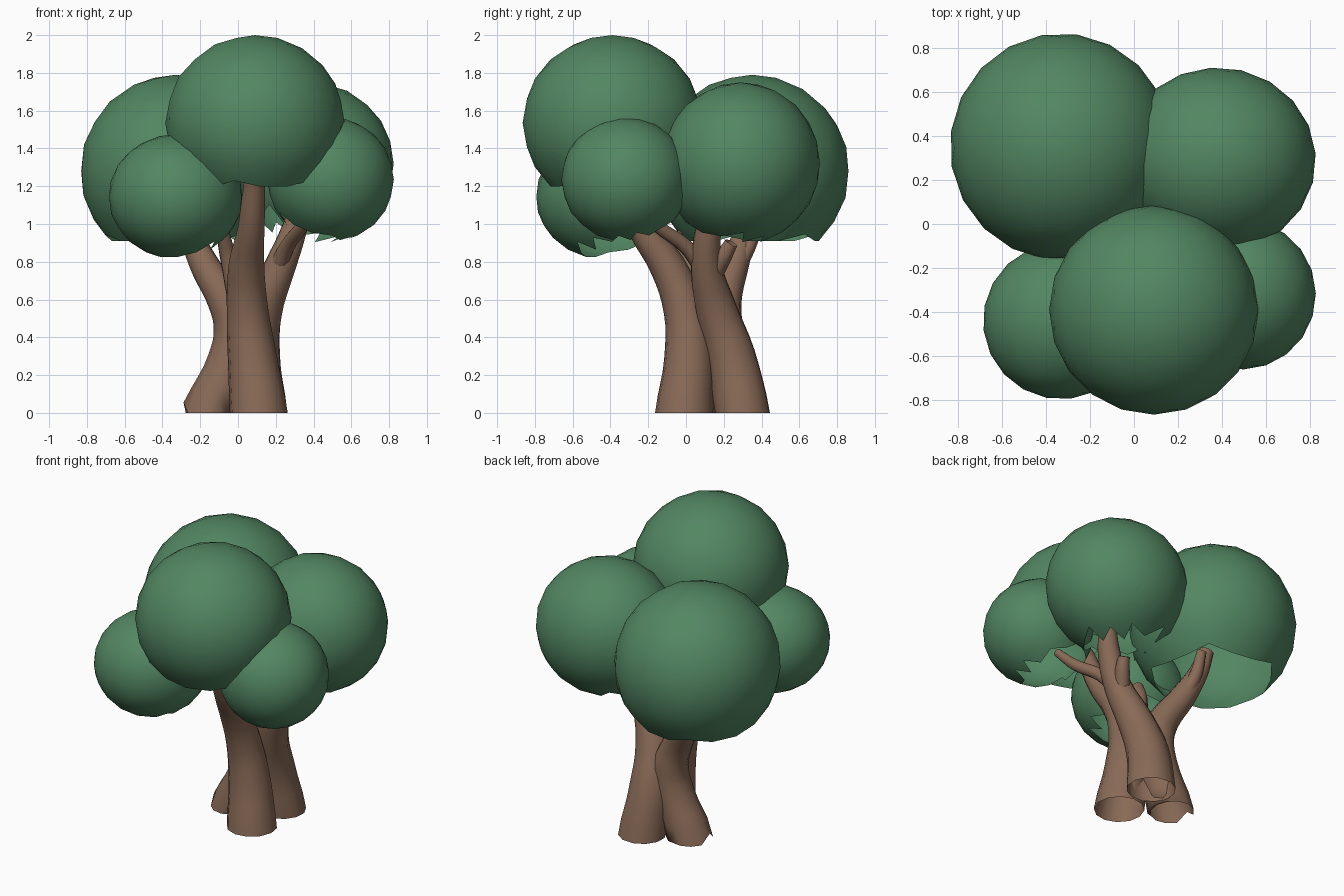
import bpy
import bmesh
from math import radians
from mathutils import Matrix, Vector

cube = bpy.data.objects.get("Cube")
if cube:
    bpy.data.objects.remove(cube, do_unlink=True)


def make_material(name, rgb):
    mat = bpy.data.materials.new(name)
    mat.use_nodes = True
    mat.diffuse_color = (*rgb, 1)
    mat.node_tree.nodes["Principled BSDF"].inputs["Base Color"].default_value = (*rgb, 1)
    return mat


leaf_green = make_material("leaf_green", (0.085, 0.24, 0.122))
bark_brown = make_material("bark_brown", (0.25, 0.145, 0.095))


def leaf_ball(name, centre, size, turn, lean, cut):
    """Hollow faceted ball whose underside is left open, leaning towards the trunk."""
    bm = bmesh.new()
    bmesh.ops.create_icosphere(bm, subdivisions=3, radius=1,
                               matrix=Matrix.Rotation(radians(turn), 4, "Z"))
    inward = Vector((-centre[0], -centre[1], 0)).normalized()
    opening = (inward * lean + Vector((0, 0, -1))).normalized()
    under = [f for f in bm.faces if f.calc_center_median().normalized().dot(opening) > cut]
    bmesh.ops.delete(bm, geom=under, context="FACES")
    bmesh.ops.scale(bm, vec=size, verts=bm.verts)
    bmesh.ops.translate(bm, vec=centre, verts=bm.verts)
    for f in bm.faces:
        f.smooth = True
    mesh = bpy.data.meshes.new(name)
    bm.to_mesh(mesh)
    bm.free()
    mesh.materials.append(leaf_green)
    bpy.context.collection.objects.link(bpy.data.objects.new(name, mesh))


def stem(name, points, grounded=False):
    """Tapering tube through (x, y, z, radius) points."""
    curve = bpy.data.curves.new(name, "CURVE")
    curve.dimensions = "3D"
    curve.bevel_depth = 1
    curve.bevel_resolution = 4
    curve.resolution_u = 4
    spline = curve.splines.new("BEZIER")
    spline.bezier_points.add(len(points) - 1)
    for p, (x, y, z, r) in zip(spline.bezier_points, points):
        p.co = (x, y, z)
        p.radius = r
        p.handle_left_type = p.handle_right_type = "AUTO"
    curve.materials.append(bark_brown)
    obj = bpy.data.objects.new(name, curve)
    bpy.context.collection.objects.link(obj)
    bpy.ops.object.select_all(action="DESELECT")
    obj.select_set(True)
    bpy.context.view_layer.objects.active = obj
    bpy.ops.object.convert(target="MESH")
    obj = bpy.context.view_layer.objects.active
    # Level the foot of the stem on the ground
    if grounded:
        ring = sorted(obj.data.vertices, key=lambda v: v.index)
        for v in ring:
            if v.co.z < 0.05:
                v.co.z = 0
    bpy.ops.object.shade_smooth()


# Crown
leaf_ball("back_right_leaves", (-0.33, 0.35, 1.28), (0.505, 0.515, 0.51), 10, 0.0, 0.74)
leaf_ball("back_left_leaves", (0.38, 0.29, 1.32), (0.445, 0.42, 0.43), 40, 0.3, 0.8)
leaf_ball("top_front_leaves", (0.09, -0.39, 1.535), (0.475, 0.475, 0.465), 0, 0.0, 0.70)
leaf_ball("front_right_leaves", (-0.33, -0.44, 1.145), (0.355, 0.355, 0.33), 25, 0.4, 0.8)
leaf_ball("front_left_leaves", (0.49, -0.32, 1.235), (0.335, 0.34, 0.33), 55, 0.35, 0.78)

# Three main stems fused at the foot
stem("front_stem", [(0.11, -0.01, 0, 0.155), (0.075, 0.015, 0.3, 0.13), (0.05, -0.01, 0.55, 0.11),
                    (0.045, -0.10, 0.78, 0.095), (0.07, -0.24, 0.98, 0.07),
                    (0.09, -0.36, 1.25, 0.055)], True)
stem("left_stem", [(0.115, 0.30, 0, 0.15), (0.095, 0.24, 0.3, 0.13), (0.13, 0.16, 0.55, 0.11),
                   (0.22, 0.11, 0.77, 0.085), (0.3, 0.12, 0.98, 0.068),
                   (0.34, 0.16, 1.15, 0.05)], True)
stem("right_stem", [(-0.16, 0.17, 0, 0.14), (-0.04, 0.18, 0.28, 0.12), (-0.02, 0.19, 0.45, 0.11),
                    (-0.07, 0.2, 0.6, 0.095), (-0.17, 0.25, 0.77, 0.08),
                    (-0.25, 0.31, 0.95, 0.06), (-0.29, 0.34, 1.1, 0.045)], True)

# Thin side branches
stem("front_left_branch", [(0.2, 0.11, 0.74, 0.05), (0.26, 0.0, 0.88, 0.04),
                           (0.34, -0.15, 0.99, 0.035), (0.4, -0.25, 1.1, 0.025)])
stem("front_right_branch", [(0, 0.02, 0.62, 0.06), (-0.05, 0.0, 0.82, 0.045),
                            (-0.08, -0.06, 0.95, 0.035)])
stem("back_right_branch", [(-0.15, 0.24, 0.74, 0.055), (-0.2, 0.33, 0.88, 0.04),
                           (-0.21, 0.39, 1.05, 0.03)])
stem("left_stub", [(0.2, 0.13, 0.7, 0.05), (0.26, 0.2, 0.83, 0.045), (0.28, 0.24, 0.9, 0.035)])
